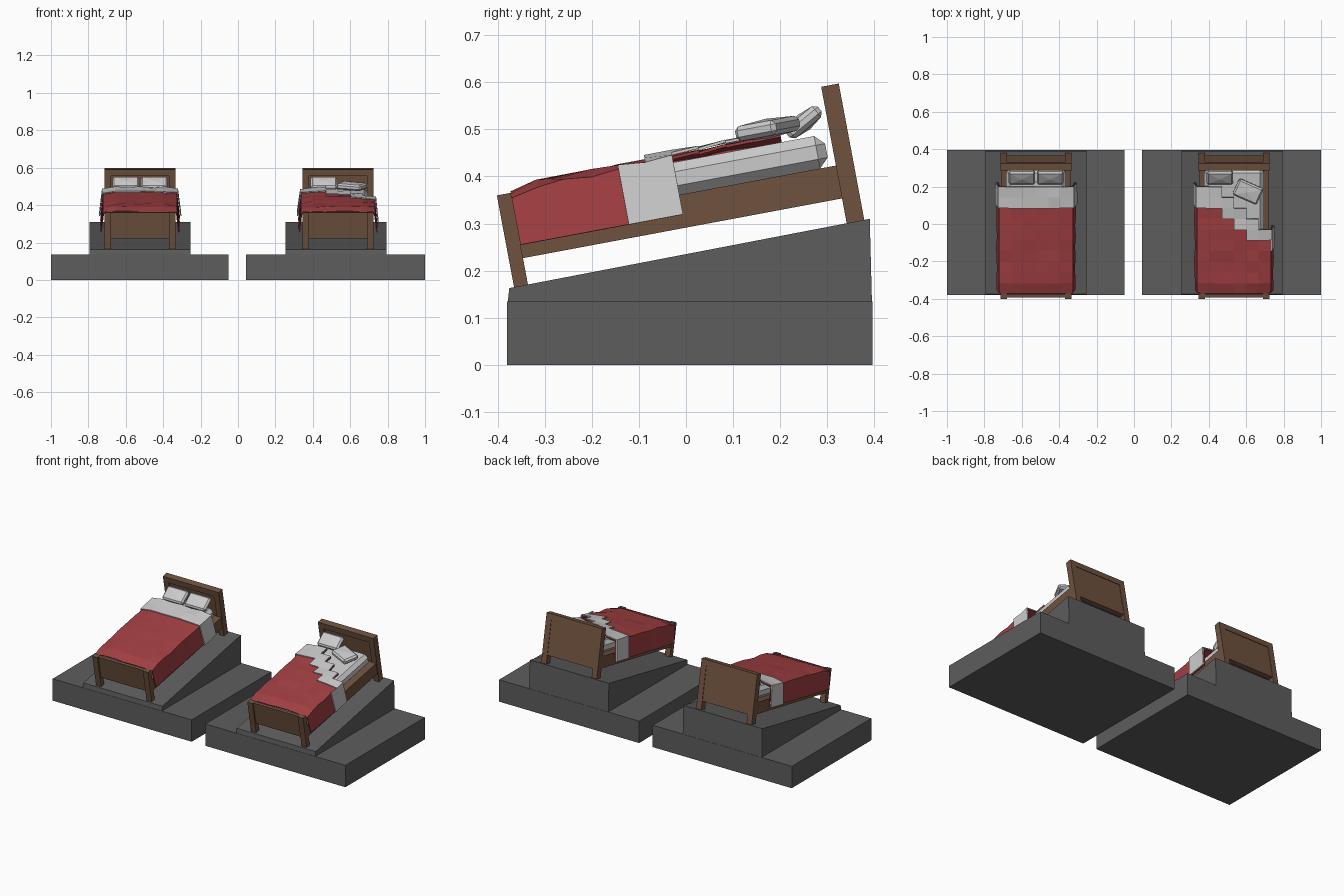
import bpy, bmesh, math, random
from mathutils import Matrix, Vector

if "Cube" in bpy.data.objects:
    bpy.data.objects.remove(bpy.data.objects["Cube"])

random.seed(4)


def material(name, rgb):
    m = bpy.data.materials.new(name)
    m.diffuse_color = (*rgb, 1)
    m.use_nodes = True
    m.node_tree.nodes["Principled BSDF"].inputs["Base Color"].default_value = m.diffuse_color
    return m


STONE = material("dark_stone", (0.11, 0.11, 0.11))
WOOD = material("wood", (0.16, 0.085, 0.05))
RED = material("red_cloth", (0.36, 0.05, 0.055))
LINEN = material("linen", (0.55, 0.55, 0.55))


def finish(name, bm, mat, matrix=Matrix()):
    bmesh.ops.recalc_face_normals(bm, faces=bm.faces)
    me = bpy.data.meshes.new(name)
    bm.to_mesh(me)
    bm.free()
    me.materials.append(mat)
    ob = bpy.data.objects.new(name, me)
    bpy.context.collection.objects.link(ob)
    ob.matrix_world = matrix
    return ob


def box(name, lo, hi, mat, matrix=Matrix(), bevel=0):
    lo, hi = Vector(lo), Vector(hi)
    bm = bmesh.new()
    bmesh.ops.create_cube(bm, size=1, matrix=Matrix.Translation((lo + hi) / 2)
                          @ Matrix.Diagonal((*(hi - lo), 1)))
    if bevel:
        bmesh.ops.bevel(bm, geom=bm.edges[:], offset=bevel, segments=1, affect='EDGES')
    return finish(name, bm, mat, matrix)


def prism(name, profile, x0, x1, mat):
    bm = bmesh.new()
    face = bm.faces.new([bm.verts.new((x0, y, z)) for y, z in profile])
    ext = bmesh.ops.extrude_face_region(bm, geom=[face])
    bmesh.ops.translate(bm, vec=(x1 - x0, 0, 0),
                        verts=[g for g in ext["geom"] if isinstance(g, bmesh.types.BMVert)])
    bm.faces.ensure_lookup_table()
    if not any(abs(f.calc_center_median().x - x0) < 1e-6 for f in bm.faces):
        bm.faces.new([v for v in face.verts])
    return finish(name, bm, mat)


def pillow(name, size, matrix):
    # bevelled cushion with a raised point on both broad faces
    bm = bmesh.new()
    bmesh.ops.create_cube(bm, size=1, matrix=Matrix.Diagonal((*size, 1)))
    bmesh.ops.bevel(bm, geom=bm.edges[:], offset=0.009, segments=1, affect='EDGES')
    bm.normal_update()
    broad = [f for f in bm.faces if abs(f.normal.z) > 0.99]
    bmesh.ops.poke(bm, faces=broad, offset=0.005)
    return finish(name, bm, LINEN, matrix)


XS = [-0.207] + [-0.197 + i * 0.394 / 6 for i in range(7)] + [0.207]
ROW = 0.0585


def cloth(name, starts, ends, lift, mat, matrix, bumps):
    # draped grid: one hanging strip, six top strips, one hanging strip
    bm = bmesh.new()
    grid = {}

    def vert(i, k):
        if (i, k) not in grid:
            x, v = XS[i], 0.213
            if i in (0, 8):
                x += math.copysign(lift + abs(bumps[i, k]), x)
                v = 0.086
            else:
                x += math.copysign(lift * 0.7, x) if i in (1, 7) else 0
                v = (0.203 if i in (1, 7) else 0.213) + bumps[i, k] * 0.5 + lift
                v -= 0.014 if k == 0 else 0
            grid[i, k] = bm.verts.new((x, 0.03 + k * ROW, v))
        return grid[i, k]

    for i in range(8):
        for k in range(starts[i], ends[i]):
            bm.faces.new((vert(i, k), vert(i + 1, k), vert(i + 1, k + 1), vert(i, k + 1)))
    ob = finish(name, bm, mat, matrix)
    sol = ob.modifiers.new("thickness", 'SOLIDIFY')
    sol.thickness = 0.006
    sol.offset = -1
    return ob


def bed(side, cx, starts, ends):
    m = Matrix.Translation((cx, -0.365, 0.165)) @ Matrix.Rotation(math.radians(10.6), 4, 'X')
    # frame
    for n, s in (("left", -1), ("right", 1)):
        xa, xb = sorted((s * 0.155, s * 0.19))
        box(f"{side}_head_post_{n}", (xa, 0.719, -0.004), (xb, 0.757, 0.298), WOOD, m)
        box(f"{side}_foot_post_{n}", (xa, 0, -0.004), (xb, 0.03, 0.198), WOOD, m)
    box(f"{side}_headboard_panel", (-0.16, 0.727, 0.055), (0.16, 0.754, 0.28), WOOD, m)
    box(f"{side}_headboard_cap", (-0.19, 0.719, 0.262), (0.19, 0.757, 0.298), WOOD, m)
    box(f"{side}_footboard_panel", (-0.16, 0.009, 0.057), (0.16, 0.026, 0.196), WOOD, m)
    box(f"{side}_bed_base", (-0.186, 0.028, 0.057), (0.186, 0.722, 0.128), WOOD, m)
    # bedding
    box(f"{side}_mattress", (-0.16, 0.035, 0.128), (0.16, 0.705, 0.198), LINEN, m, 0.02)
    bumps = {(i, k): random.uniform(-0.007, 0.007) for i in range(9) for k in range(11)}
    cloth(f"{side}_blanket", [0] * 8, ends, 0, RED, m, bumps)
    cloth(f"{side}_folded_sheet", starts, ends, 0.009, LINEN, m, bumps)
    return m


# stone plinths with a sloping ramp under each bed
RAMP = [(-0.38, 0.12), (-0.375, 0.163), (0.39, 0.31), (0.395, 0.12)]
for side, x0, x1, wx in (("left", -1.0, -0.05, -0.524), ("right", 0.043, 1.0, 0.524)):
    box(f"{side}_plinth", (x0, -0.38, 0), (x1, 0.396, 0.135), STONE)
    prism(f"{side}_ramp", RAMP, wx - 0.27, wx + 0.27, STONE)

# made bed on the left, turned-down bed on the right
made = bed("left", -0.524, [8] * 8, [10] * 8)
open_bed = bed("right", 0.535, [8, 8, 8, 7, 6, 5, 5, 4], [10, 10, 10, 9, 8, 7, 6, 6])

# pillows leaning on the headboards, one lying loose
LEAN = Matrix.Rotation(math.radians(29), 4, 'X')
for name, m, x in (("left_pillow_a", made, -0.076), ("left_pillow_b", made, 0.076),
                   ("right_pillow_a", open_bed, -0.076)):
    pillow(name, (0.142, 0.088, 0.03), m @ Matrix.Translation((x, 0.669, 0.231)) @ LEAN)
pillow("right_loose_pillow", (0.142, 0.096, 0.032),
       open_bed @ Matrix.Translation((0.074, 0.591, 0.232))
       @ Matrix.Rotation(math.radians(-24), 4, 'Z'))
